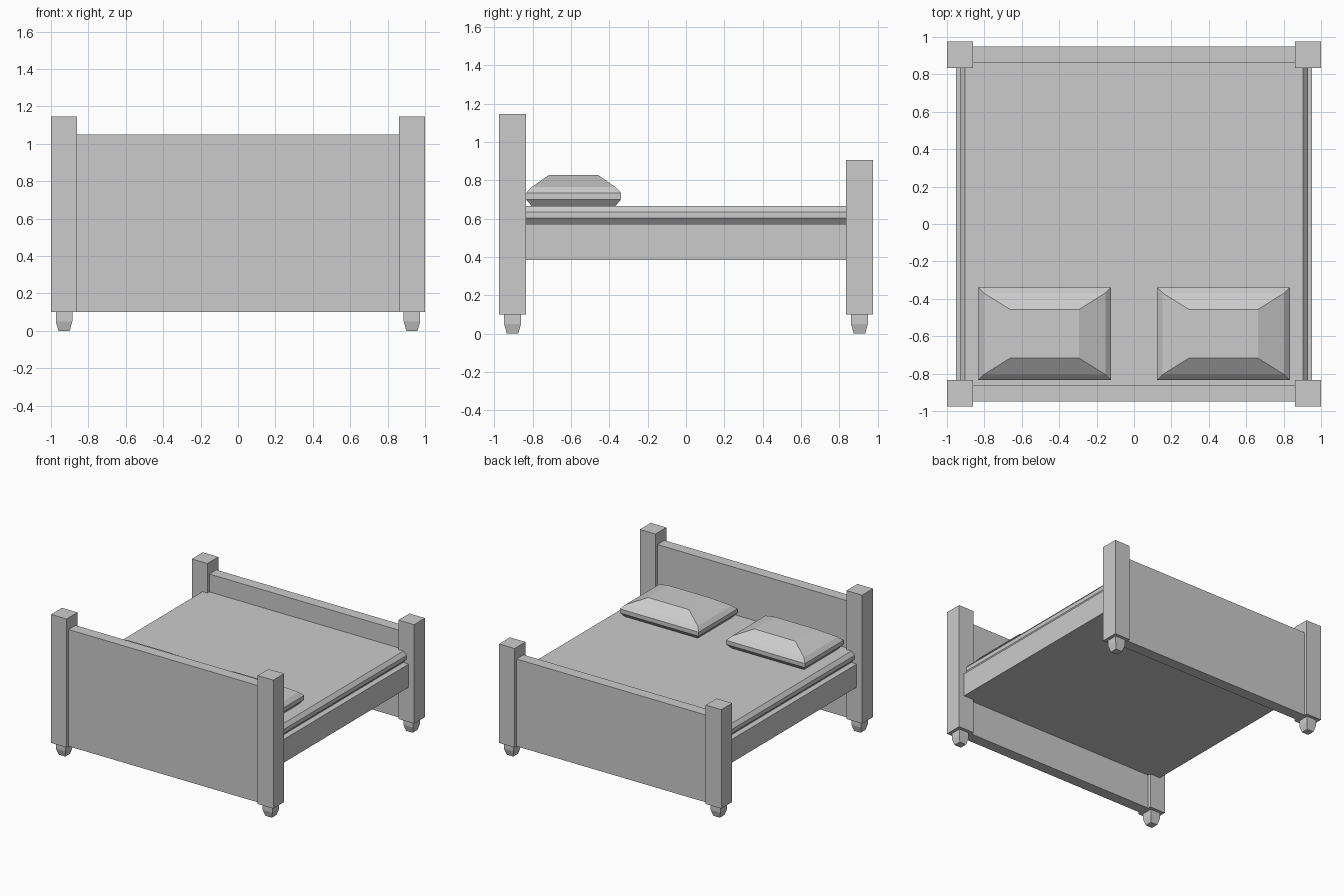
import bpy, bmesh

if "Cube" in bpy.data.objects:
    bpy.data.objects.remove(bpy.data.objects["Cube"])


def stack(name, cx, cy, rings):
    """Solid lofted through rectangular rings (half_x, half_y, z), bottom to top."""
    bm = bmesh.new()
    loops = [[bm.verts.new((cx + sx * hx, cy + sy * hy, z))
              for sx, sy in ((-1, -1), (1, -1), (1, 1), (-1, 1))]
             for hx, hy, z in rings]
    for a, b in zip(loops, loops[1:]):
        for i in range(4):
            j = (i + 1) % 4
            bm.faces.new((a[i], a[j], b[j], b[i]))
    bm.faces.new(loops[0][::-1])
    bm.faces.new(loops[-1])
    bmesh.ops.recalc_face_normals(bm, faces=bm.faces)
    mesh = bpy.data.meshes.new(name)
    bm.to_mesh(mesh)
    bm.free()
    obj = bpy.data.objects.new(name, mesh)
    bpy.context.collection.objects.link(obj)
    return obj


def box(name, cx, cy, hx, hy, z0, z1):
    return stack(name, cx, cy, [(hx, hy, z0), (hx, hy, z1)])


END_Y = 0.905

# Headboard (front, -y) and footboard (back, +y) with posts and tapered feet
for end, s, post_top, panel_top in (("head", -1, 1.145, 1.05),
                                    ("foot", 1, 0.905, 0.81)):
    y = s * END_Y
    box(end + "board_panel", 0, y, 0.865, 0.045, 0.10, panel_top)
    for side, x in (("left", -0.93), ("right", 0.93)):
        box(f"{end}_post_{side}", x, y, 0.07, 0.07, 0.10, post_top)
        stack(f"{end}_post_base_{side}", x, y,
              [(0.03, 0.03, 0.0), (0.044, 0.044, 0.05), (0.044, 0.044, 0.10)])

# Bed base between the boards
box("bed_base", 0, 0, 0.952, 0.862, 0.383, 0.572)

# Mattress with chamfered long edges
stack("mattress", 0, 0, [(0.904, 0.862, 0.572), (0.93, 0.862, 0.603),
                         (0.93, 0.862, 0.635), (0.904, 0.862, 0.665)])

# Pillows
for side, x in (("left", -0.478), ("right", 0.478)):
    stack("pillow_" + side, x, -0.587,
          [(0.325, 0.217, 0.664), (0.355, 0.248, 0.70), (0.355, 0.248, 0.733),
           (0.325, 0.218, 0.764), (0.184, 0.13, 0.826)])
